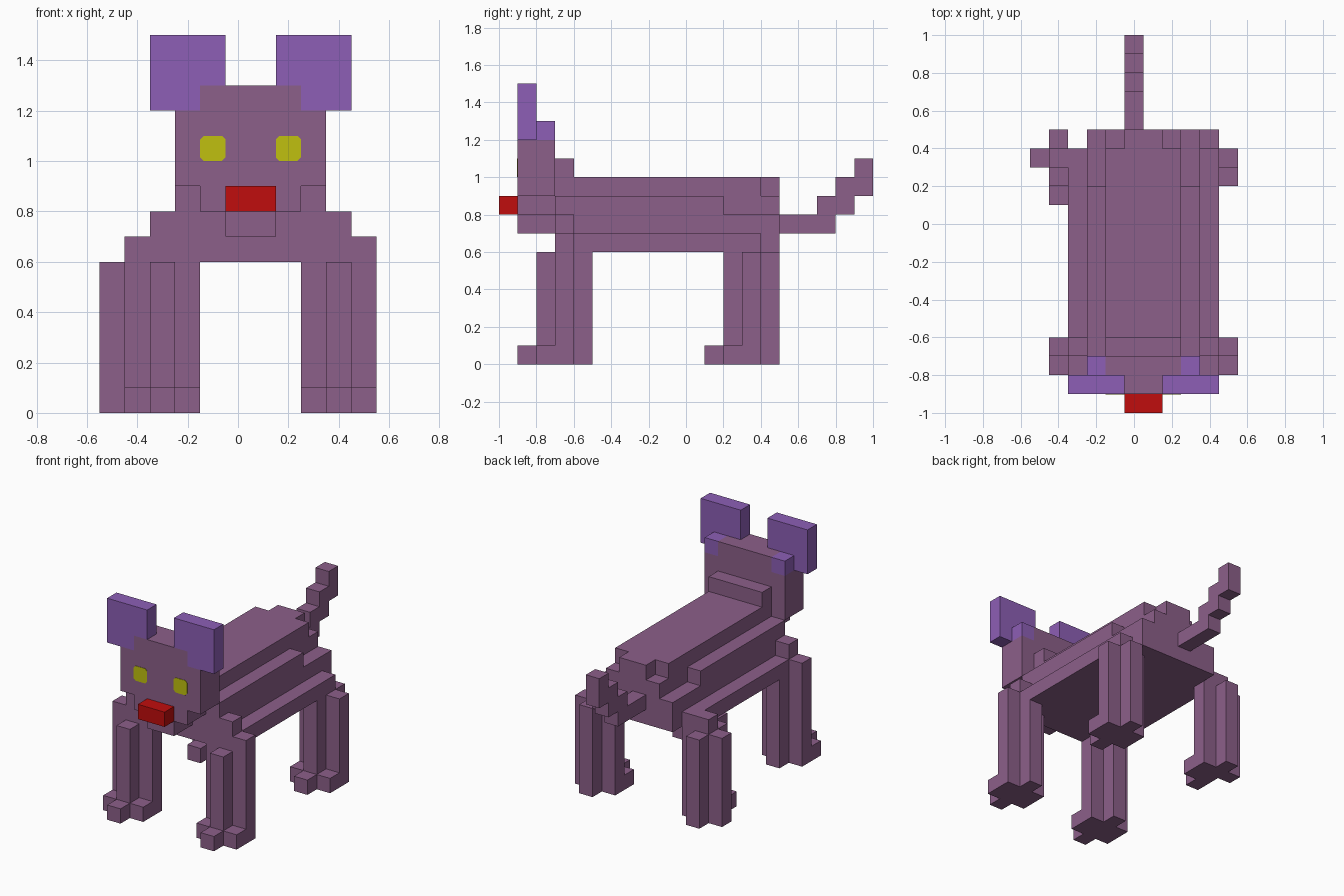
import bpy
import bmesh
import math
from mathutils import Vector

if "Cube" in bpy.data.objects:
    bpy.data.objects.remove(bpy.data.objects["Cube"], do_unlink=True)

U = 0.1        # edge of one block
X0 = -0.05     # x of the low side of block column 0


def material(name, rgb):
    m = bpy.data.materials.new(name)
    m.use_nodes = True
    col = (*rgb, 1.0)
    m.diffuse_color = col
    m.node_tree.nodes["Principled BSDF"].inputs["Base Color"].default_value = col
    return m


plum = material("plum", (0.262, 0.116, 0.252))
violet = material("violet", (0.266, 0.114, 0.465))
red = material("red", (0.53, 0.004, 0.004))
yellow = material("yellow", (0.53, 0.53, 0.005))


def box(x0, x1, y0, y1, z0, z1):
    """Set of block cells; the upper bounds are exclusive."""
    return {(x, y, z) for x in range(x0, x1) for y in range(y0, y1) for z in range(z0, z1)}


def mirror(cells):
    return {(1 - x, y, z) for x, y, z in cells}


def leg(cx, y0, toes):
    """Cross-shaped column with a front toe and side toes."""
    cells = box(cx, cx + 1, y0, y0 + 3, 0, 6) | box(cx - 1, cx + 2, y0 + 1, y0 + 2, 0, 6)
    cells.add((cx, y0 - 1, 0))
    return cells | {(cx + side, y0, 0) for side in toes}


# Stepped trunk, widest at the belly, with the neck on top
body = (box(-3, 5, -7, 4, 6, 7) | box(-2, 4, 4, 5, 6, 7)
        | box(-2, 4, -7, 5, 7, 8)
        | box(-2, 4, -7, 2, 8, 9) | box(-1, 3, 2, 5, 8, 9)
        | box(-1, 3, -7, 4, 9, 10) | box(0, 2, 4, 5, 9, 10)
        | box(-1, 3, -7, -6, 10, 11))
# Shoulders and the hip
body |= box(-3, 5, -7, -6, 7, 8) | box(-4, 6, -7, -6, 6, 7) | box(-4, -3, 3, 4, 6, 7)

head = (box(-2, 4, -9, -7, 9, 12) | box(-1, 3, -9, -7, 8, 9)
        | box(-1, 3, -9, -7, 12, 13) | box(0, 2, -9, -7, 7, 8))
ear = (box(-3, 0, -9, -8, 12, 15) | box(-2, -1, -8, -7, 12, 13)) - head

# Tail climbing in steps
tail = (box(0, 1, 5, 8, 7, 8) | box(0, 1, 7, 9, 8, 9)
        | box(0, 1, 8, 10, 9, 10) | box(0, 1, 9, 10, 10, 11))

parts = {
    "body": (body, plum),
    "head": (head, plum),
    "right_ear": (ear, violet),
    "left_ear": (mirror(ear), violet),
    "snout": (box(0, 2, -10, -9, 8, 9), red),
    "tail": (tail, plum),
    "front_left_leg": (leg(4, -8, (-1, 1)), plum),
    "front_right_leg": (leg(-3, -8, (-1, 1)), plum),
    "back_left_leg": (leg(4, 2, (-1, 1)), plum),
    "back_right_leg": (leg(-4, 2, (1,)), plum),
}
filled = set().union(*(cells for cells, _ in parts.values()))


def finish(name, bm, mat):
    mesh = bpy.data.meshes.new(name)
    bm.to_mesh(mesh)
    bm.free()
    mesh.materials.append(mat)
    ob = bpy.data.objects.new(name, mesh)
    bpy.context.collection.objects.link(ob)
    return ob


def build(name, cells, mat):
    """Skin the cells with their exposed faces, then merge the flat areas."""
    bm = bmesh.new()
    for c in sorted(cells):
        for axis in range(3):
            for sign in (0, 1):
                n = list(c)
                n[axis] += 2 * sign - 1
                if tuple(n) in filled:
                    continue
                a, b = (axis + 1) % 3, (axis + 2) % 3
                ring = [(0, 0), (1, 0), (1, 1), (0, 1)]
                if not sign:
                    ring.reverse()
                verts = []
                for da, db in ring:
                    p = Vector(c)
                    p[axis] += sign
                    p[a] += da
                    p[b] += db
                    verts.append(bm.verts.new((p.x * U + X0, p.y * U, p.z * U)))
                bm.faces.new(verts)
    bmesh.ops.remove_doubles(bm, verts=bm.verts[:], dist=0.001)
    bmesh.ops.dissolve_limit(bm, angle_limit=math.radians(1),
                             verts=bm.verts[:], edges=bm.edges[:])
    return finish(name, bm, mat)


for part_name, (part_cells, part_mat) in parts.items():
    build(part_name, part_cells, part_mat)

# Eyes: thin plates with clipped corners
for name, ex in (("right_eye", -0.10), ("left_eye", 0.20)):
    bm = bmesh.new()
    h, c = 0.05, 0.014
    outline = [(-h + c, -h), (h - c, -h), (h, -h + c), (h, h - c),
               (h - c, h), (-h + c, h), (-h, h - c), (-h, -h + c)]
    face = bm.faces.new([bm.verts.new((ex + x, -0.903, 1.05 + z)) for x, z in outline])
    ext = bmesh.ops.extrude_face_region(bm, geom=[face])
    moved = [v for v in ext["geom"] if isinstance(v, bmesh.types.BMVert)]
    bmesh.ops.translate(bm, verts=moved, vec=(0, 0.004, 0))
    bmesh.ops.recalc_face_normals(bm, faces=bm.faces[:])
    finish(name, bm, yellow)
